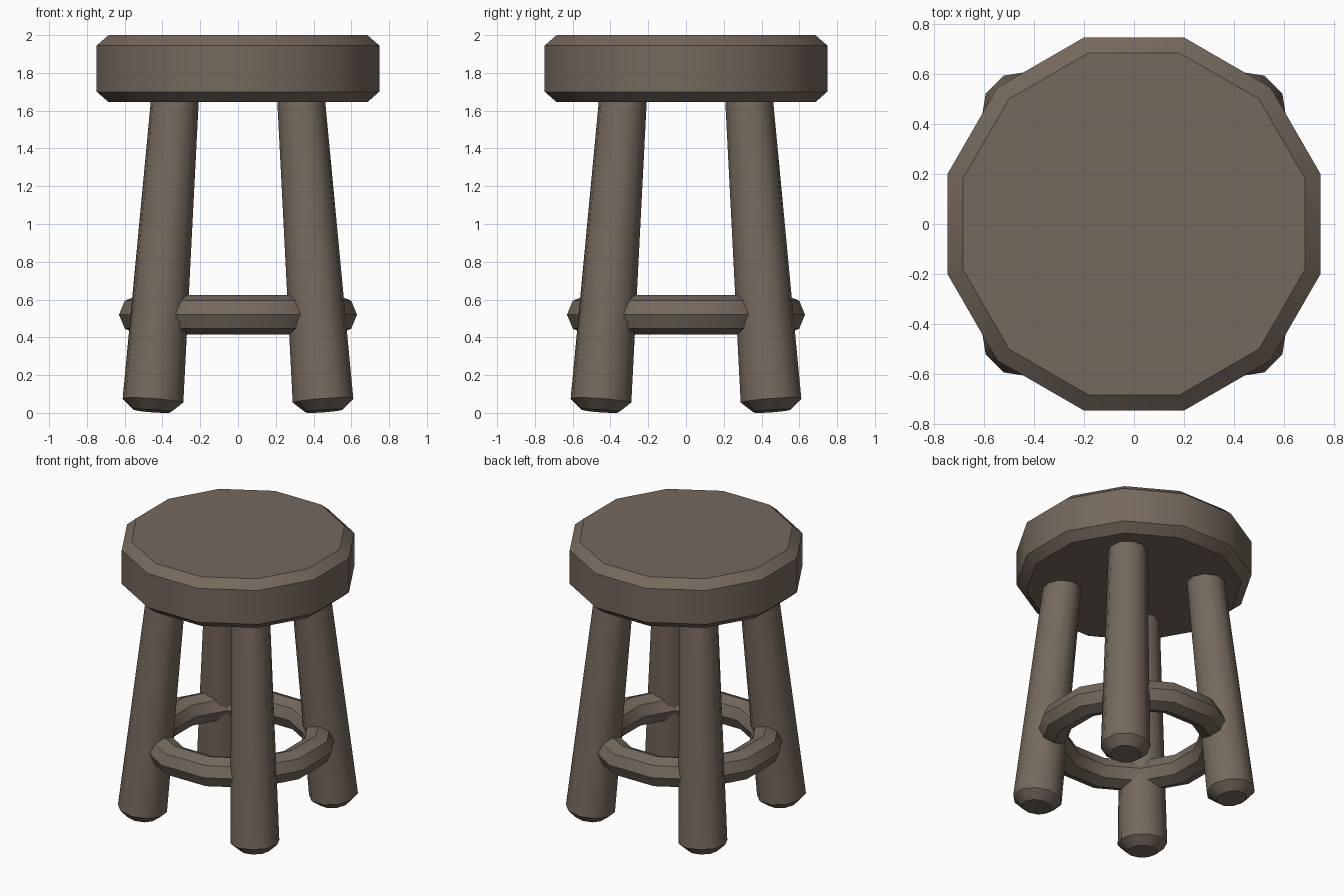
import bpy, bmesh, math
from mathutils import Matrix, Vector

if "Cube" in bpy.data.objects:
    bpy.data.objects.remove(bpy.data.objects["Cube"])

wood = bpy.data.materials.new("dark brown wood")
wood.diffuse_color = (0.18, 0.14, 0.107, 1)
wood.use_nodes = True
wood.node_tree.nodes["Principled BSDF"].inputs["Base Color"].default_value = wood.diffuse_color


def lathe(name, profile, sides, start_deg, closed=False, matrix=Matrix()):
    """Spin a (radius, height) profile into a faceted solid."""
    bm = bmesh.new()
    rings = []
    for r, z in profile:
        ring = []
        for i in range(sides):
            a = math.radians(start_deg) + 2 * math.pi * i / sides
            ring.append(bm.verts.new((r * math.cos(a), r * math.sin(a), z)))
        rings.append(ring)
    pairs = list(zip(rings, rings[1:]))
    if closed:
        pairs.append((rings[-1], rings[0]))
    else:
        bm.faces.new(rings[0][::-1])
        bm.faces.new(rings[-1])
    for lo, hi in pairs:
        for i in range(sides):
            j = (i + 1) % sides
            bm.faces.new((lo[i], lo[j], hi[j], hi[i]))
    bm.transform(matrix)
    bmesh.ops.recalc_face_normals(bm, faces=bm.faces)
    me = bpy.data.meshes.new(name)
    bm.to_mesh(me)
    bm.free()
    me.materials.append(wood)
    for p in me.polygons:
        p.use_smooth = True
    me.set_sharp_from_angle(angle=math.radians(40))
    ob = bpy.data.objects.new(name, me)
    bpy.context.collection.objects.link(ob)
    return ob


# Seat: twelve-sided disc with chamfered rims, flats facing the axes
k = 1 / math.cos(math.radians(15))
lathe("seat", [(0.685 * k, 1.645), (0.748 * k, 1.7), (0.748 * k, 1.945), (0.685 * k, 2.0)], 12, 15)

# Foot ring: twelve-sided hoop with an octagonal section
section = [((0.525 + 0.105 * math.cos(math.pi * i / 4)) * k,
            0.52 + 0.105 * math.sin(math.pi * i / 4)) for i in range(8)]
lathe("foot_ring", section, 12, 15, closed=True)

# Legs: tapered, splayed along the diagonals, with a chamfered foot
foot, top = Vector((0.454, 0.454, 0.01)), Vector((0.331, 0.331, 1.7))
axis = top - foot
length = axis.length
axis.normalize()
out = Vector((1, 1, 0))
out = (out - axis * out.dot(axis)).normalized()
side = axis.cross(out)
lean = Matrix((out, side, axis)).transposed().to_4x4()
lean.translation = foot
leg_profile = [(0.1, 0), (0.163, 0.055), (0.127, length)]
for n, name in enumerate(["back_right_leg", "back_left_leg", "front_left_leg", "front_right_leg"]):
    turn = Matrix.Rotation(math.pi / 2 * n, 4, 'Z')
    lathe(name, leg_profile, 10, 18, matrix=turn @ lean)
